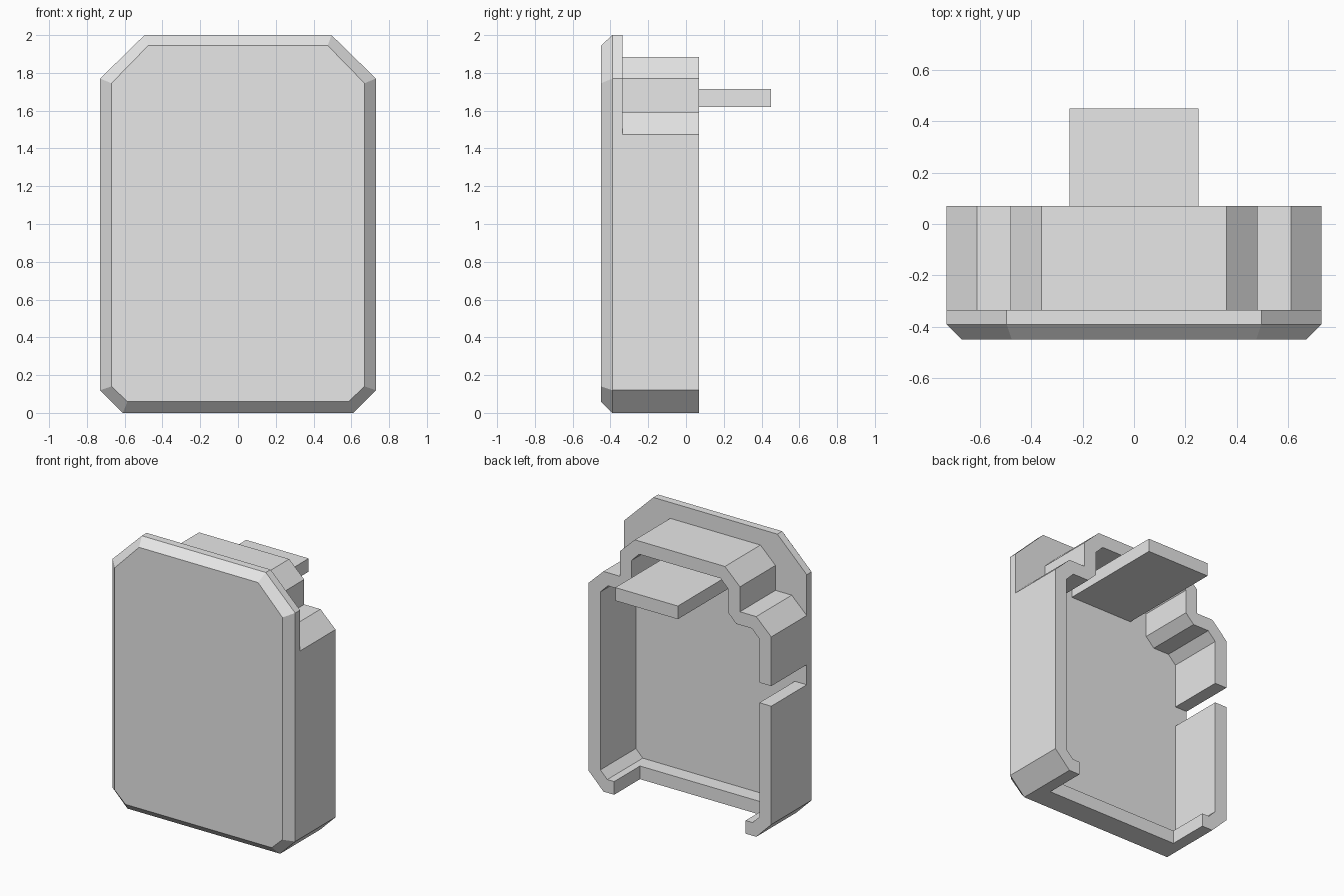
import bpy
import bmesh

if "Cube" in bpy.data.objects:
    bpy.data.objects.remove(bpy.data.objects["Cube"], do_unlink=True)

GREY = (0.8, 0.8, 0.8, 1.0)
grey = bpy.data.materials.new("light_grey")
grey.use_nodes = True
grey.diffuse_color = GREY
grey.node_tree.nodes["Principled BSDF"].inputs["Base Color"].default_value = GREY


def mirrored(half):
    """Complete a right-hand (x, z) profile with its mirror image."""
    return half + [(-x, z) for x, z in reversed(half)]


def loft(name, sections):
    """Solid through a list of (y, half profile) sections."""
    bm = bmesh.new()
    rings = [[bm.verts.new((x, y, z)) for x, z in mirrored(half)]
             for y, half in sections]
    for a, b in zip(rings, rings[1:]):
        n = len(a)
        for i in range(n):
            j = (i + 1) % n
            bm.faces.new((a[i], a[j], b[j], b[i]))
    bm.faces.new(rings[0])
    bm.faces.new(rings[-1])
    bmesh.ops.recalc_face_normals(bm, faces=bm.faces)
    mesh = bpy.data.meshes.new(name)
    bm.to_mesh(mesh)
    bm.free()
    mesh.materials.append(grey)
    obj = bpy.data.objects.new(name, mesh)
    bpy.context.collection.objects.link(obj)
    return obj


def prism(name, half, y0, y1):
    return loft(name, [(y0, half), (y1, half)])


def cut(target, cutter):
    """Subtract the cutter, then discard it."""
    mod = target.modifiers.new("cut", "BOOLEAN")
    mod.operation = "DIFFERENCE"
    mod.solver = "EXACT"
    mod.object = cutter
    bpy.context.view_layer.objects.active = target
    bpy.ops.object.modifier_apply(modifier=mod.name)
    bpy.data.objects.remove(cutter, do_unlink=True)


FRONT, BEVEL, PLATE_BACK, RIM_BACK, TAB_END = -0.45, -0.39, -0.335, 0.07, 0.45

# Front plate with bevelled edge
face = [(0.585, 0.06), (0.67, 0.14), (0.67, 1.745), (0.475, 1.945)]
edge = [(0.61, 0), (0.73, 0.12), (0.73, 1.77), (0.495, 2.0)]
loft("front_plate", [(FRONT, face), (BEVEL, edge), (PLATE_BACK, edge)])

# Stepped rim wall, hollowed out
outer = [(0.61, 0), (0.73, 0.12), (0.73, 1.475), (0.61, 1.59),
         (0.48, 1.59), (0.48, 1.77), (0.36, 1.885)]
inner = [(0.58, 0.095), (0.635, 0.15), (0.635, 1.435), (0.575, 1.495),
         (0.45, 1.495), (0.385, 1.56), (0.385, 1.73), (0.325, 1.79)]
rim = prism("rim_wall", outer, PLATE_BACK, RIM_BACK)
cut(rim, prism("cavity_cutter", inner, -0.5, 0.3))

# Notch in the bottom wall, leaving a low lip by the plate
cut(rim, prism("bottom_cutter", [(0.525, -0.2), (0.525, 0.13)], -0.225, 0.3))

# Slot through the wall on one side only
slot = prism("slot_cutter", [(0.1, 0.975), (0.1, 1.12)], -0.5, 0.3)
slot.location.x = -0.69
bpy.context.view_layer.update()
cut(rim, slot)

# Flat tab reaching out of the back
prism("back_tab", [(0.25, 1.62), (0.25, 1.715)], PLATE_BACK, TAB_END)
